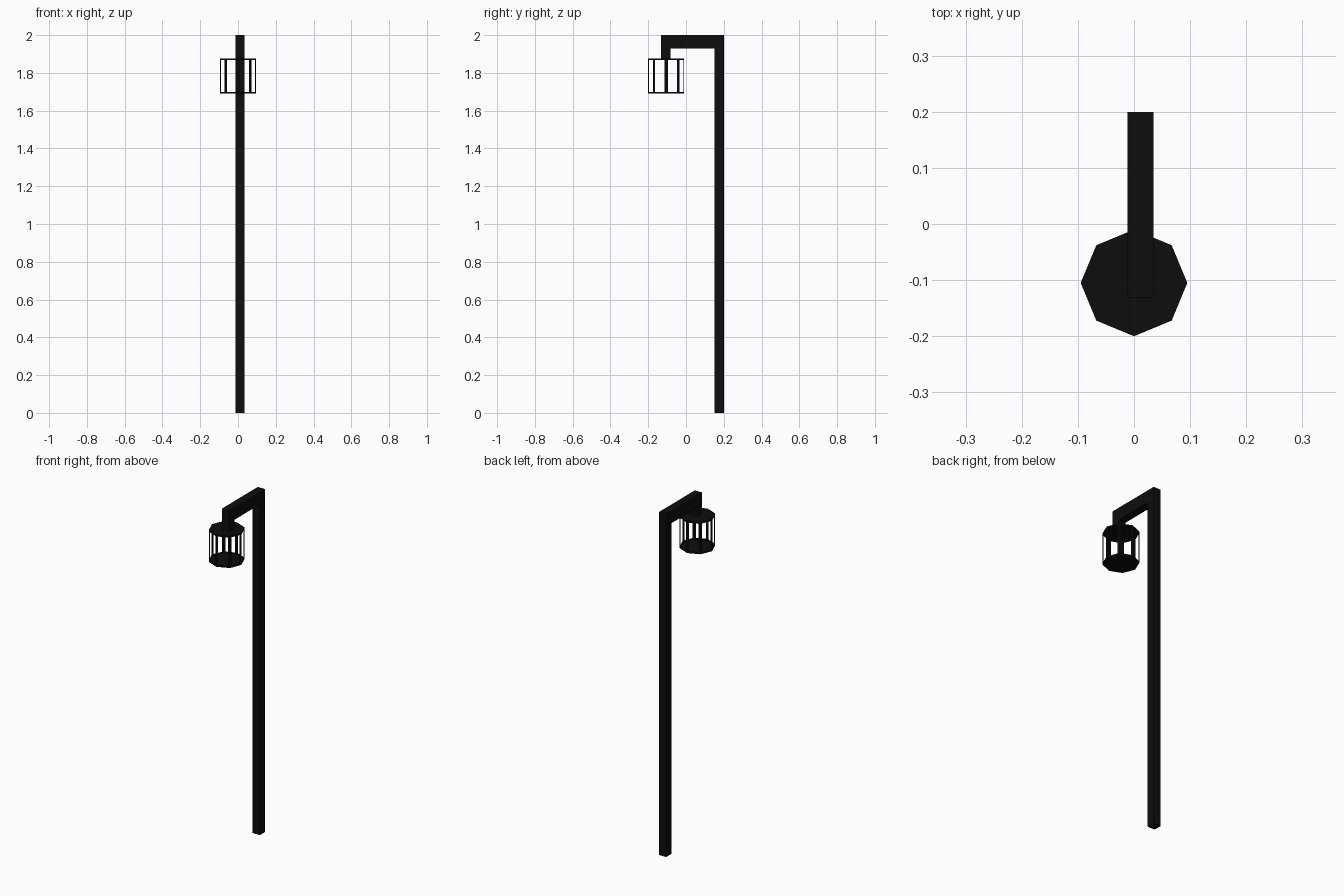
import bpy, bmesh, math

if "Cube" in bpy.data.objects:
    bpy.data.objects.remove(bpy.data.objects["Cube"])

black = bpy.data.materials.new("black_metal")
black.diffuse_color = (0.004, 0.004, 0.004, 1)
black.use_nodes = True
black.node_tree.nodes["Principled BSDF"].inputs["Base Color"].default_value = black.diffuse_color


def finish(bm, name):
    bmesh.ops.recalc_face_normals(bm, faces=bm.faces)
    mesh = bpy.data.meshes.new(name)
    bm.to_mesh(mesh)
    bm.free()
    mesh.materials.append(black)
    obj = bpy.data.objects.new(name, mesh)
    bpy.context.collection.objects.link(obj)
    return obj


# Post with arm and short hanger: one side profile (y, z) extruded along x
X0, X1 = -0.012, 0.035
profile = [(0.2, 0), (0.2, 2), (-0.132, 2), (-0.132, 1.877),
           (-0.083, 1.877), (-0.083, 1.929), (0.151, 1.929), (0.151, 0)]
bm = bmesh.new()
face = bm.faces.new([bm.verts.new((X0, y, z)) for y, z in profile])
ext = bmesh.ops.extrude_face_region(bm, geom=[face])
bmesh.ops.translate(bm, vec=(X1 - X0, 0, 0),
                    verts=[g for g in ext["geom"] if isinstance(g, bmesh.types.BMVert)])
bm.normal_update()
finish(bm, "post_and_arm")

# Lantern cage: eight-sided closed prism with a window cut in every side
R, Z0, Z1, CY, FRAME = 0.095, 1.69, 1.877, -0.105, 0.01
bm = bmesh.new()
rings = [[bm.verts.new((R * math.cos(i * math.pi / 4), CY + R * math.sin(i * math.pi / 4), z))
          for i in range(8)] for z in (Z0, Z1)]
bm.faces.new(rings[0][::-1])
bm.faces.new(rings[1])
sides = [bm.faces.new((rings[0][i], rings[0][(i + 1) % 8],
                       rings[1][(i + 1) % 8], rings[1][i])) for i in range(8)]
bm.normal_update()
bmesh.ops.inset_individual(bm, faces=sides, thickness=FRAME, use_even_offset=True)
bmesh.ops.delete(bm, geom=sides, context='FACES')
finish(bm, "lantern_cage")
